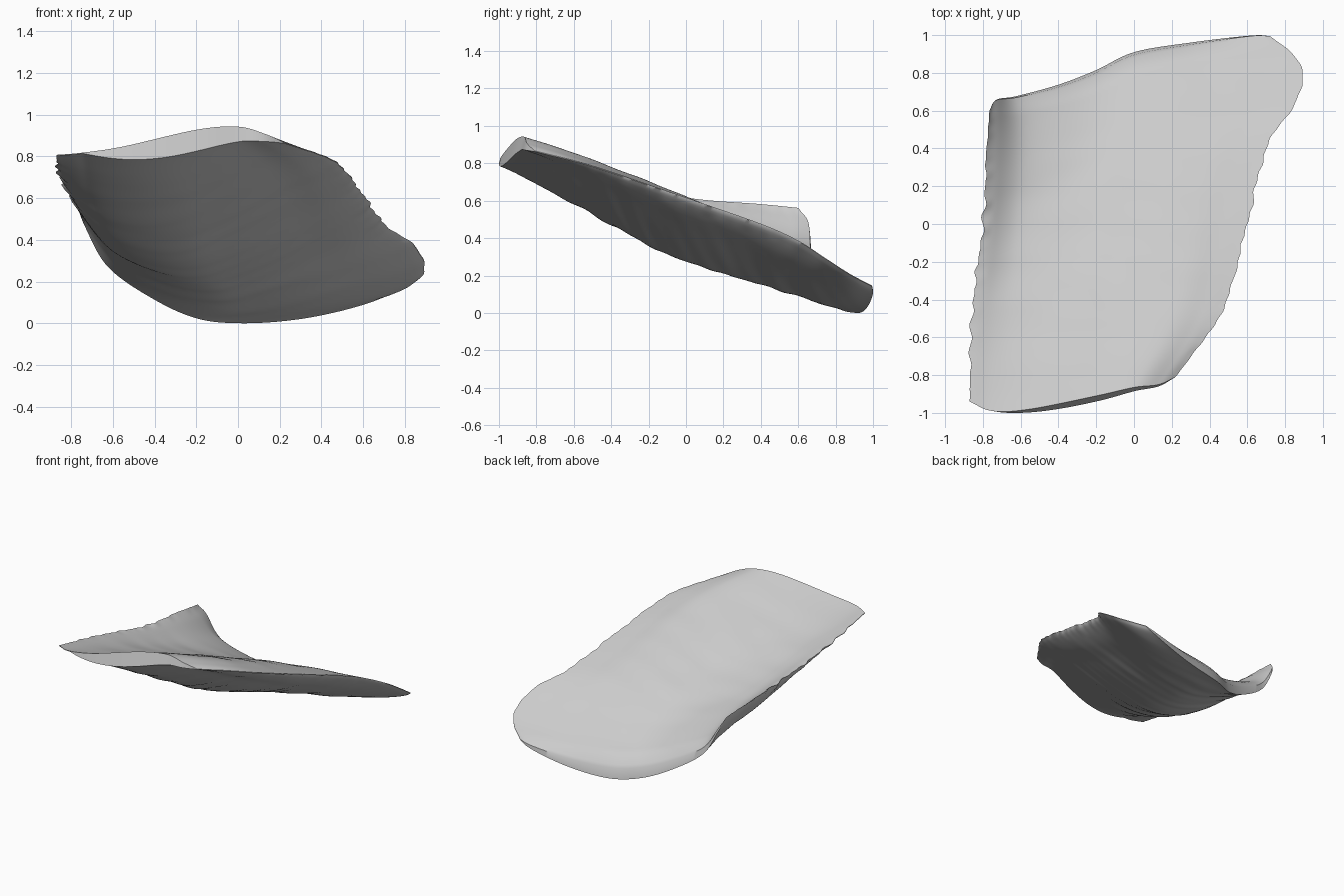
import bpy, bmesh, math, random
from mathutils import Vector, noise

if "Cube" in bpy.data.objects:
    bpy.data.objects.remove(bpy.data.objects["Cube"])

random.seed(4)
NU, NV = 80, 110

# Rim of the flake: four edge curves in space
FRONT = [(-.87, -.94, .82), (-.75, -.99, .83), (-.55, -.98, .86), (-.2, -.91, .94),
         (0, -.865, .955), (.13, -.85, .92), (.22, -.81, .88)]
BACK = [(-.765, .6, .575), (-.73, .655, .51), (-.62, .67, .36), (-.4, .725, .24), (-.2, .8, .165),
        (0, .895, .14), (.3, .95, .135), (.62, .995, .15), (.72, .995, .16)]
LEFT = [(-.87, -.94, .82), (-.86, -.5, .73), (-.8, 0, .63), (-.78, .4, .595), (-.765, .6, .575)]
RIGHT = [(.22, -.81, .88), (.4, -.57, .82), (.5, -.38, .76), (.6, 0, .63), (.7, .4, .49),
         (.83, .6, .4), (.89, .74, .31), (.86, .88, .22), (.72, .995, .16)]


def resample(pts, n):
    """Smooth curve through pts, evenly spaced into n + 1 points."""
    p = [Vector(q) for q in pts]
    p = [2 * p[0] - p[1]] + p + [2 * p[-1] - p[-2]]
    dense = []
    for i in range(1, len(p) - 2):
        a, b, c, d = p[i - 1:i + 3]
        for k in range(20):
            t = k / 20
            dense.append(.5 * (2 * b + (c - a) * t + (2 * a - 5 * b + 4 * c - d) * t * t
                               + (3 * b - a - 3 * c + d) * t ** 3))
    dense.append(p[-2])
    length = [0]
    for a, b in zip(dense, dense[1:]):
        length.append(length[-1] + (b - a).length)
    out, j = [], 0
    for i in range(n + 1):
        s = length[-1] * i / n
        while j < len(dense) - 2 and length[j + 1] < s:
            j += 1
        out.append(dense[j].lerp(dense[j + 1], (s - length[j]) / (length[j + 1] - length[j])))
    return out


front, back = resample(FRONT, NU), resample(BACK, NU)
left, right = resample(LEFT, NV), resample(RIGHT, NV)


def bulge(u, power):
    return max(0, math.sin(math.pi * min(1, max(0, u)))) ** power


def base_point(i, j):
    """Sheet spanning the four edges, with chipped long sides."""
    u, v = i / NU, j / NV
    p = (1 - v) * front[i] + v * back[i] + (1 - u) * left[j] + u * right[j]
    p -= ((1 - u) * (1 - v) * front[0] + u * (1 - v) * front[-1]
          + (1 - u) * v * back[0] + u * v * back[-1])
    rim = max(0, 1 - 20 * min(u, 1 - u)) * bulge(v, .5)
    p.x += .025 * rim * noise.noise(Vector((round(u) * 9, p.y * 14, 2)))
    return p


def top_point(i, j):
    """Nearly flat upper face that rolls down at the back end."""
    u, v = i / NU, j / NV
    p = base_point(i, j)
    p.z += .03 * bulge(u, 1.5) * bulge(v, 1)
    p.z += .01 * bulge(u, 1) * bulge(v, 1) * noise.noise(Vector((p.x * 3, p.y * 6, 0)))
    roll = max(0, (v - .94) / .06) ** 2
    p.z -= .05 * bulge(u, .7) * roll
    return p


def under_point(i, j):
    """Gently bulging, streaked lower face, feathering out at the long sides."""
    u, v = i / NU, j / NV
    p = base_point(i, j)
    lip_front = (1 - v) ** 1.5 * bulge((u - .12) / .88, 1)
    lip_back = v * bulge(u, .7)
    p.z -= .004 + .1 * lip_front + .125 * lip_back + .13 * bulge(u, .7) * bulge(v, 1.3)
    p.y += .03 * (bulge(u, 1) * max(0, v - .9) * 5 - lip_front * max(0, 1 - 4 * v))
    p.z += .018 * bulge(u, 1) * bulge(v, .7) * noise.noise(Vector((p.x * 1.5, p.y * 9 + p.x * 2, 5)))
    return p


# Flake body: upper face, lower face and rim wall
bm = bmesh.new()
top = [[bm.verts.new(top_point(i, j)) for i in range(NU + 1)] for j in range(NV + 1)]
low = [[bm.verts.new(under_point(i, j)) for i in range(NU + 1)] for j in range(NV + 1)]
for j in range(NV):
    for i in range(NU):
        bm.faces.new((top[j][i], top[j][i + 1], top[j + 1][i + 1], top[j + 1][i]))
        bm.faces.new((low[j][i], low[j + 1][i], low[j + 1][i + 1], low[j][i + 1]))
for i in range(NU):
    bm.faces.new((top[0][i], low[0][i], low[0][i + 1], top[0][i + 1]))
    bm.faces.new((top[NV][i], top[NV][i + 1], low[NV][i + 1], low[NV][i]))
for j in range(NV):
    bm.faces.new((top[j][0], top[j + 1][0], low[j + 1][0], low[j][0]))
    bm.faces.new((top[j][NU], low[j][NU], low[j + 1][NU], top[j + 1][NU]))
bmesh.ops.recalc_face_normals(bm, faces=bm.faces)

# Rest the lowest point on the ground
drop = min(v.co.z for v in bm.verts)
print("drop", drop)
bmesh.ops.translate(bm, verts=bm.verts, vec=(0, 0, -drop))

mesh = bpy.data.meshes.new("stone_flake")
bm.to_mesh(mesh)
bm.free()
flake = bpy.data.objects.new("stone_flake", mesh)
bpy.context.collection.objects.link(flake)
bpy.context.view_layer.objects.active = flake
flake.select_set(True)
bpy.ops.object.shade_smooth_by_angle(angle=math.radians(40))
